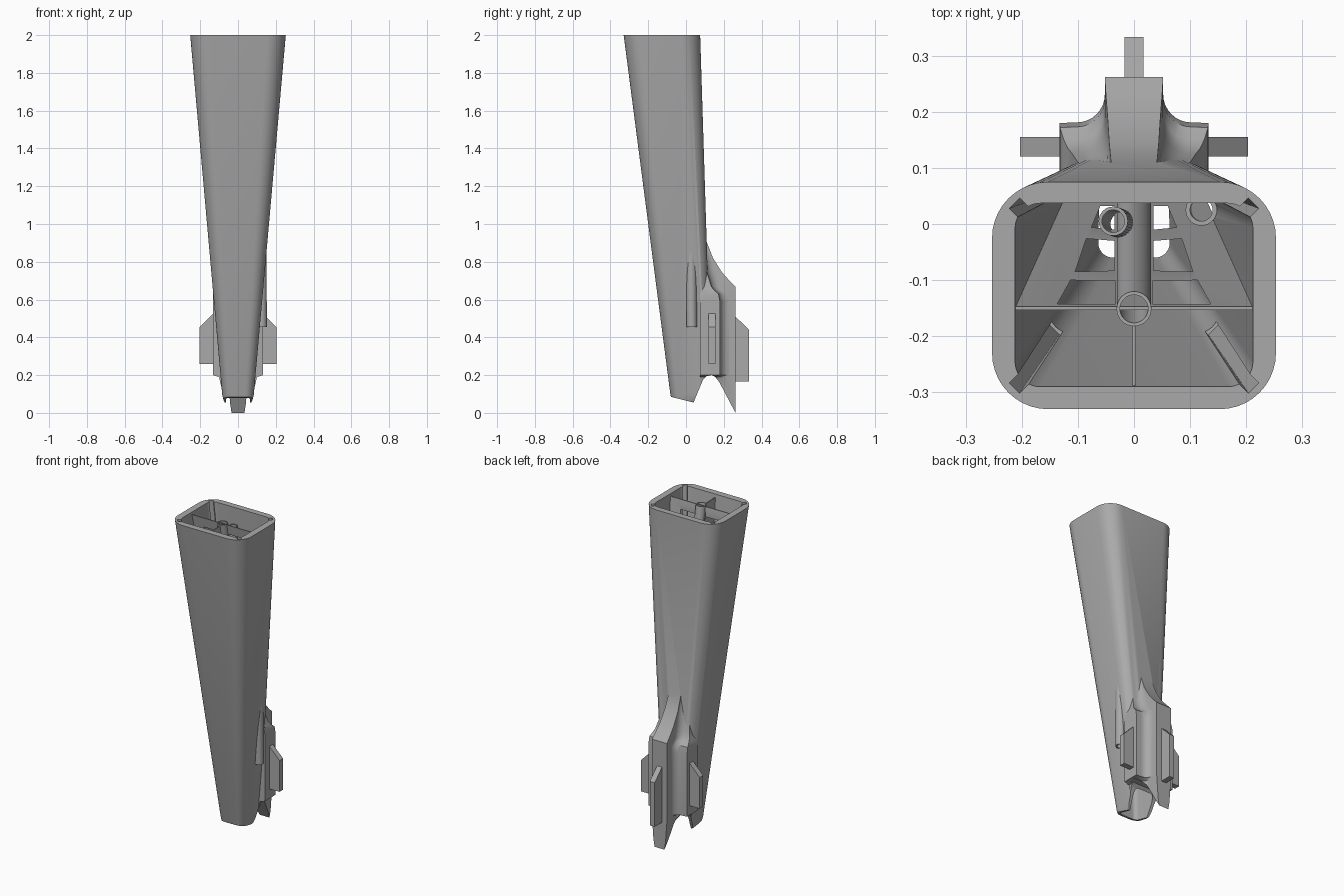
import bpy
import bmesh
from math import cos, sin, pi, radians

if "Cube" in bpy.data.objects:
    bpy.data.objects.remove(bpy.data.objects["Cube"])

grey = bpy.data.materials.new("matte grey")
grey.use_nodes = True
GREY = (0.4, 0.4, 0.4, 1)
grey.diffuse_color = GREY
grey.node_tree.nodes["Principled BSDF"].inputs["Base Color"].default_value = GREY


def loft(name, rings, loop=False):
    """Skin rings of equal point count; cap the ends or close into a loop."""
    bm = bmesh.new()
    rows = [[bm.verts.new(p) for p in ring] for ring in rings]
    n = len(rows[0])
    pairs = list(zip(rows, rows[1:])) + ([(rows[-1], rows[0])] if loop else [])
    for a, b in pairs:
        for i in range(n):
            j = (i + 1) % n
            bm.faces.new((a[i], a[j], b[j], b[i]))
    if not loop:
        bm.faces.new(rows[0])
        bm.faces.new(rows[-1])
    bmesh.ops.recalc_face_normals(bm, faces=bm.faces)
    mesh = bpy.data.meshes.new(name)
    bm.to_mesh(mesh)
    bm.free()
    mesh.materials.append(grey)
    obj = bpy.data.objects.new(name, mesh)
    bpy.context.collection.objects.link(obj)
    return obj


def combine(obj, other, operation):
    """Apply a boolean and discard the second object."""
    mod = obj.modifiers.new("bool", 'BOOLEAN')
    mod.object, mod.operation, mod.solver = other, operation, 'EXACT'
    deps = bpy.context.evaluated_depsgraph_get()
    mesh = bpy.data.meshes.new_from_object(obj.evaluated_get(deps))
    obj.modifiers.clear()
    obj.data = mesh
    bpy.data.objects.remove(other)


def rounded(hx, y0, y1, r, z, steps=10):
    centres = ((hx - r, y1 - r), (r - hx, y1 - r), (r - hx, y0 + r), (hx - r, y0 + r))
    return [(cx + r * cos(a), cy + r * sin(a), z)
            for q, (cx, cy) in enumerate(centres)
            for a in (pi / 2 * (q + s / steps) for s in range(steps + 1))]


def rect(hx, y0, y1, z):
    return [(-hx, y0, z), (hx, y0, z), (hx, y1, z), (-hx, y1, z)]


def prism_x(name, profile, hx):
    return loft(name, [[(x, y, z) for y, z in profile] for x in (-hx, hx)])


def prism_z(name, profile, z0, z1):
    return loft(name, [[(x, y, z) for x, y in profile] for z in (z0, z1)])


def circle(c, r, n=32):
    return [(c[0] + r * cos(2 * pi * i / n), c[1] + r * sin(2 * pi * i / n), c[2])
            for i in range(n)]


def tube(name, low, high, r, bore):
    return loft(name, [circle(low, r), circle(high, r),
                       circle(high, bore), circle(low, bore)], loop=True)


def mix(a, b, z):
    """Value running from a at the bottom to b at the top."""
    return a + (b - a) * z / 2


# Tapered body
def shell(z, inset=0):
    return rounded(mix(.075, .253, z) - inset, mix(-.07, -.33, z) + inset,
                   mix(.138, .075, z) - inset, mix(.045, .1, z) - inset, z)


body = loft("body", [shell(.045, .016), shell(.065, .005), shell(.095), shell(2)])


# Rear spine blending into two side pods
def spine_ring(z, pod, pod_back, stem, back):
    fillet = min(pod - stem - .005, .05)
    rise = max(min(back - pod_back - .005, .05), .002)
    half = [(pod, .075), (pod, pod_back)]
    for i in range(9):
        a = pi / 2 * i / 8
        half.append((stem + fillet * (1 - sin(a)), pod_back + .001 + rise * (1 - cos(a))))
    half.append((stem, back))
    return [(x, y, z) for x, y in half] + [(-x, y, z) for x, y in reversed(half)]


spine = loft("spine", [spine_ring(*row) for row in (
    (0, .06, .15, .034, .262), (.05, .07, .15, .042, .262),
    (.19, .1, .15, .052, .262), (.2, .133, .18, .052, .262),
    (.59, .133, .18, .052, .262), (.63, .132, .172, .052, .262),
    (.65, .125, .15, .052, .262), (.667, .118, .135, .052, .262),
    (.7, .11, .125, .05, .23), (.745, .1, .11, .047, .19),
    (.82, .09, .1, .044, .143), (.93, .08, .09, .04, .1))])
combine(body, spine, 'UNION')


# Hollow interior, open at both ends
def inner_x(z):
    return mix(.058, .212, z)


def inner_front(z):
    return mix(-.05, -.29, z)


cavity = loft("cavity", [rounded(inner_x(z), inner_front(z), mix(.1, .037, z),
                                 mix(.025, .045, z), z) for z in (-.05, 2.05)])
combine(body, cavity, 'DIFFERENCE')

# Arched notch across the foot
arch = prism_x("arch", [(-.2, -.1), (-.2, .115), (-.06, .08), (.04, .055), (.065, .115),
                        (.09, .175), (.11, .195), (.135, .2), (.155, .19),
                        (.175, .165), (.262, 0), (.262, -.1)], .3)
combine(body, arch, 'DIFFERENCE')

# Diagonal slots in the corners of the rim
for sx in (-1, 1):
    for back in (False, True):
        rings = []
        for z in (1.2, 2.02):
            cx = sx * (mix(.075, .253, z) - .054)
            cy = mix(.138, .075, z) - .052 if back else mix(-.07, -.33, z) + .052
            dy = 1 if back else -1
            ux, uy = sx * .707, dy * .707
            rings.append([(cx + a * ux - b * uy, cy + a * uy + b * ux, z)
                          for a, b in ((-.03, -.013), (.02, -.013), (.02, .013), (-.03, .013))])
        combine(body, loft("slot", rings), 'DIFFERENCE')

# Open pipe leaving the left side
pipe_low, pipe_high = (.125, .03, .455), (.12, .025, 1.3)
combine(body, loft("bore", [circle(pipe_low, .02), circle(pipe_high, .02)]), 'DIFFERENCE')
side_pipe = tube("side_pipe", pipe_low, pipe_high, .028, .02)

# Sloping divider with lightening holes
def divider_y(z):
    return -.153 + .171 * (2 - z)


divider = loft("divider", [rect(inner_x(z) + .004, divider_y(z) - .003, divider_y(z) + .003, z)
                           for z in (.78, 1.985)])
holes = [((.033, -.102), (.113, -.1), (.137, -.143), (.033, -.143)),
         ((.035, -.03), (.085, -.026), (.105, -.085), (.035, -.083)),
         ((.035, .032), (.06, .032), (.076, -.006), (.035, -.01))]
for hole in holes:
    for sx in (-1, 1):
        cutter = prism_z("hole", [(sx * x, y) for x, y in hole], .5, 2.1)
        combine(divider, cutter, 'DIFFERENCE')

# Front web between divider and front wall
prism_x("front_web", [(inner_front(1.98) - .004, 1.98), (divider_y(1.98) - .03, 1.98),
                      (divider_y(.8) - .03, .8), (inner_front(.8) - .004, .8)], .003)

# Inner tubes
tube("centre_tube", (0, divider_y(.85), .85), (0, divider_y(1.99), 1.99), .031, .025)
tube("inner_pipe", (-.022, 0, .9), (-.037, .005, 1.9), .026, .02)

# Keys on the pods and the spine
for sx, side in ((1, "left"), (-1, "right")):
    loft(side + "_key", [[(sx * x, y, z) for x, z in
                          ((.12, .26), (.203, .26), (.203, .455), (.133, .525), (.12, .525))]
                         for y in (.12, .155)])
prism_x("rear_key", [(.25, .165), (.333, .165), (.333, .44), (.262, .51), (.25, .51)], .017)

# Smooth shading with crisp edges
bpy.ops.object.select_all(action='DESELECT')
for obj in bpy.context.scene.objects:
    if obj.type == 'MESH' and obj.data.materials and obj.data.materials[0] == grey:
        obj.select_set(True)
        bpy.context.view_layer.objects.active = obj
bpy.ops.object.shade_smooth_by_angle(angle=radians(32))
